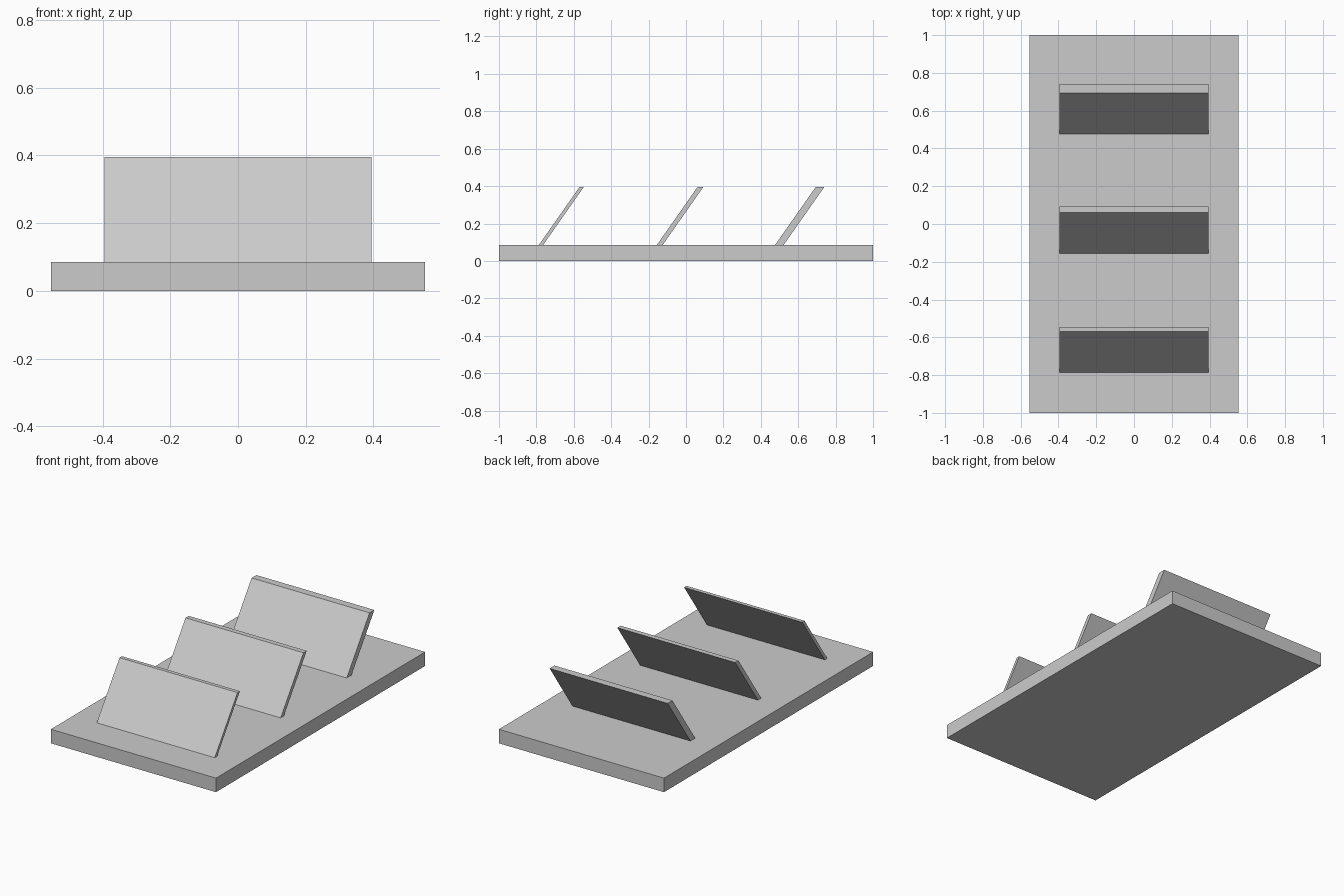
import bpy, bmesh
from mathutils import Vector

cube = bpy.data.objects.get("Cube")
if cube:
    bpy.data.objects.remove(cube, do_unlink=True)

grey = bpy.data.materials.new("plain grey")
grey.use_nodes = True
colour = (0.6, 0.6, 0.6, 1)
grey.diffuse_color = colour
grey.node_tree.nodes["Principled BSDF"].inputs["Base Color"].default_value = colour


def extrude_profile(name, profile, half_width):
    """Extrude a closed (y, z) outline along x, centred on x = 0."""
    bm = bmesh.new()
    face = bm.faces.new([bm.verts.new((-half_width, y, z)) for y, z in profile])
    ext = bmesh.ops.extrude_face_region(bm, geom=[face])
    verts = [g for g in ext["geom"] if isinstance(g, bmesh.types.BMVert)]
    bmesh.ops.translate(bm, verts=verts, vec=Vector((2 * half_width, 0, 0)))
    bmesh.ops.recalc_face_normals(bm, faces=bm.faces)
    mesh = bpy.data.meshes.new(name)
    bm.to_mesh(mesh)
    bm.free()
    mesh.materials.append(grey)
    obj = bpy.data.objects.new(name, mesh)
    bpy.context.collection.objects.link(obj)
    return obj


# Flat base slab
BASE_TOP, SLAT_TOP, LEAN = 0.085, 0.396, 0.218
extrude_profile("base_slab", [(-1, 0), (1, 0), (1, BASE_TOP), (-1, BASE_TOP)], 0.553)

# Three leaning slats, each thicker than the one in front
slats = {"front_slat": (-0.787, 0.023),
         "middle_slat": (-0.156, 0.031),
         "back_slat": (0.476, 0.046)}
for name, (y, depth) in slats.items():
    extrude_profile(name, [(y, BASE_TOP), (y + depth, BASE_TOP),
                           (y + LEAN + depth, SLAT_TOP), (y + LEAN, SLAT_TOP)], 0.395)
